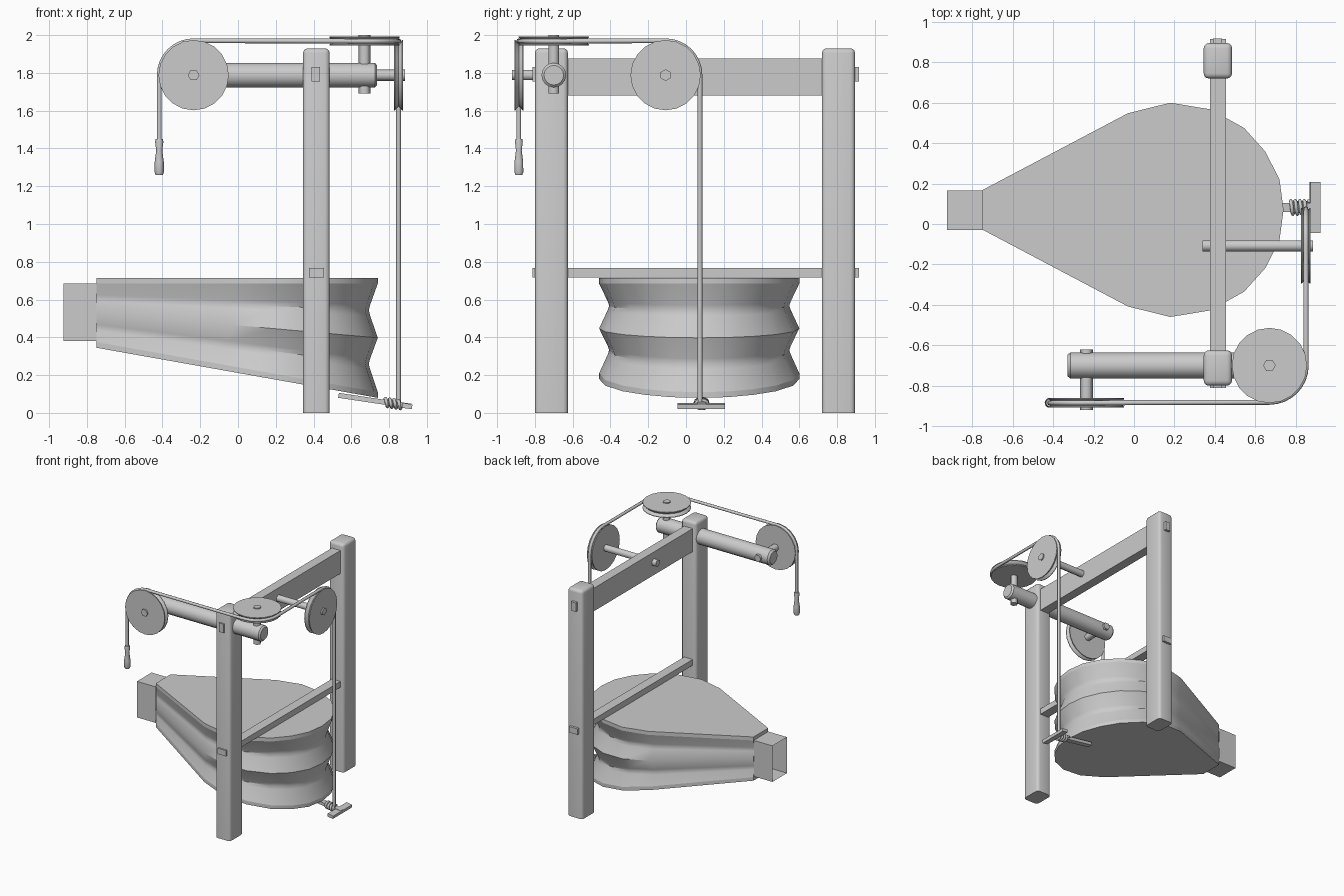
import bpy, bmesh
from math import pi, sin, cos, radians
from mathutils import Vector, Matrix

if "Cube" in bpy.data.objects:
    bpy.data.objects.remove(bpy.data.objects["Cube"])

grey = bpy.data.materials.new("plain_grey")
grey.use_nodes = True
grey.diffuse_color = (0.6, 0.6, 0.6, 1)
grey.node_tree.nodes["Principled BSDF"].inputs["Base Color"].default_value = (0.6, 0.6, 0.6, 1)


def finish(name, bm, smooth=None):
    bmesh.ops.recalc_face_normals(bm, faces=bm.faces)
    mesh = bpy.data.meshes.new(name)
    bm.to_mesh(mesh)
    bm.free()
    obj = bpy.data.objects.new(name, mesh)
    bpy.context.collection.objects.link(obj)
    mesh.materials.append(grey)
    if smooth:
        bpy.ops.object.select_all(action='DESELECT')
        obj.select_set(True)
        bpy.context.view_layer.objects.active = obj
        bpy.ops.object.shade_smooth_by_angle(angle=radians(smooth))
    return obj


def box(name, lo, hi, bevel=0, tilt=0):
    bm = bmesh.new()
    bmesh.ops.create_cube(bm, size=1)
    lo, hi = Vector(lo), Vector(hi)
    bmesh.ops.scale(bm, vec=hi - lo, verts=bm.verts)
    if bevel:
        floor = min(v.co.z for v in bm.verts) + 0.001
        edges = [e for e in bm.edges if max(v.co.z for v in e.verts) > floor]
        bmesh.ops.bevel(bm, geom=edges, offset=bevel, segments=3, profile=0.5, affect='EDGES')
    bmesh.ops.rotate(bm, matrix=Matrix.Rotation(tilt, 3, 'Y'), verts=bm.verts)
    bmesh.ops.translate(bm, vec=(lo + hi) / 2, verts=bm.verts)
    return finish(name, bm, 40 if bevel else None)


def turned(name, profile, axis, centre, sides, smooth=35):
    """Lathe a list of (radius, offset) pairs along an axis."""
    bm = bmesh.new()
    turn = Vector((0, 0, 1)).rotation_difference(Vector(axis)).to_matrix()
    rings = [[bm.verts.new(turn @ Vector((r * cos(2 * pi * i / sides), r * sin(2 * pi * i / sides), h))
                           + Vector(centre)) for i in range(sides)] for r, h in profile]
    skin(bm, rings)
    bm.faces.new(rings[0])
    bm.faces.new(rings[-1])
    return finish(name, bm, smooth)


def skin(bm, rings):
    n = len(rings[0])
    for a, b in zip(rings, rings[1:]):
        for i in range(n):
            bm.faces.new((a[i], a[(i + 1) % n], b[(i + 1) % n], b[i]))


def cord(name, points, radius):
    curve = bpy.data.curves.new(name, 'CURVE')
    curve.dimensions = '3D'
    curve.bevel_depth = radius
    curve.bevel_resolution = 2
    curve.use_fill_caps = True
    spline = curve.splines.new('POLY')
    spline.points.add(len(points) - 1)
    for p, co in zip(spline.points, points):
        p.co = (*co, 1)
    curve.materials.append(grey)
    obj = bpy.data.objects.new(name, curve)
    bpy.context.collection.objects.link(obj)
    bpy.ops.object.select_all(action='DESELECT')
    obj.select_set(True)
    bpy.context.view_layer.objects.active = obj
    bpy.ops.object.convert(target='MESH')
    bpy.ops.object.shade_smooth_by_angle(angle=radians(50))


# Frame: two posts, the top beam with its tenon, and the lower rail
for name, y in (("front_post", -0.80), ("back_post", 0.72)):
    box(name, (0.345, y, 0), (0.485, y + 0.175, 1.93), bevel=0.025)
box("top_beam", (0.375, -0.64, 1.68), (0.455, 0.735, 1.875))
box("beam_tenon", (0.39, -0.812, 1.755), (0.435, 0.917, 1.83))
box("lower_rail", (0.375, -0.812, 0.717), (0.455, 0.915, 0.767))

# Bellows outline: one half, mirrored about its centre line
MID, TAIL = 0.07, -0.75
half = [(TAIL, 0.098), (-0.03, 0.478), (0.18, 0.53), (0.38, 0.497),
        (0.545, 0.405), (0.65, 0.288), (0.72, 0.15), (0.74, 0)]
outline = half + [(x, -y) for x, y in reversed(half[:-1])]


def underside(x):
    return 0.345 - 0.178 * (x - TAIL)


def ring(bm, height, pinch=0):
    """Outline ring at height(x), pinched towards the tail."""
    pts = [(TAIL + (x - TAIL) * (1 - 0.32 * pinch), MID + y * (1 - pinch)) for x, y in outline]
    return [bm.verts.new((x, y, height(x))) for x, y in pts]


def board(name, low, high):
    bm = bmesh.new()
    rings = [ring(bm, low), ring(bm, high)]
    skin(bm, rings)
    for r in rings:
        bm.faces.new(r)
    finish(name, bm, 30)


board("bellows_top_board", lambda x: 0.685, lambda x: 0.715)
board("bellows_bottom_board", underside, lambda x: underside(x) + 0.03)

# Two pleats of the bellows skin
bm = bmesh.new()
folds = [(0, 0)]
for start in (0, 0.5):
    folds += [(start + 0.2, 0.085), (start + 0.25, 0.1), (start + 0.3, 0.085), (start + 0.5, 0)]
skin(bm, [ring(bm, lambda x, t=t: 0.685 * (1 - t) + (underside(x) + 0.03) * t, p) for t, p in folds])
finish("bellows_pleats", bm, 36)

# Open square nozzle
bm = bmesh.new()
corners = [(-0.03, 0.38), (0.165, 0.38), (0.165, 0.685), (-0.03, 0.685)]
skin(bm, [[bm.verts.new((x, y, z)) for y, z in corners] for x in (-0.925, TAIL)])
finish("nozzle", bm)

# Round arm and the pulley axles
AXIS_Z = 1.788
turned("round_arm", [(0.052, -0.33), (0.065, -0.315), (0.065, 0.725), (0.052, 0.737)],
       (1, 0, 0), (0, -0.70, AXIS_Z), 16)
X, Y, Z = (1, 0, 0), (0, 1, 0), (0, 0, 1)
left, corner, right = (-0.235, -0.885, AXIS_Z), (0.67, -0.70, 1.968), (0.85, -0.108, AXIS_Z)
for name, axis, centre, lo, hi in (("left_axle", Y, left, -0.035, 0.265),
                                   ("corner_axle", Z, corner, -0.278, 0.032),
                                   ("right_axle", X, right, -0.51, 0.035)):
    turned(name, [(0.031, lo), (0.031, hi)], axis, centre, 6, 65)

# Grooved pulleys
wheel = [(0.186, -0.024), (0.186, -0.019), (0.166, 0), (0.186, 0.019), (0.186, 0.024)]
for name, axis, centre in (("left_pulley", Y, left), ("corner_pulley", Z, corner), ("right_pulley", X, right)):
    turned(name, wheel, axis, centre, 20, 30)


# Rope over all three pulleys
def arc(centre, u, v, radius=0.182, steps=8):
    c, u, v = Vector(centre), Vector(u), Vector(v)
    return [c + radius * (u * cos(a) + v * sin(a)) for a in (pi / 2 * i / steps for i in range(steps + 1))]


path = [Vector((left[0] - 0.182, left[1], 1.43))]
path += arc(left, (-1, 0, 0), Z)
path += arc(corner, (0, -1, 0), X)
path += arc(right, Z, Y)
path.append(Vector((0.85, 0.074, 0.055)))
cord("rope", path, 0.0125)

# Pull handle
turned("pull_handle", [(0.019, 1.26), (0.025, 1.275), (0.024, 1.33), (0.016, 1.39), (0.022, 1.435), (0.019, 1.45)],
       Z, (left[0] - 0.182, left[1], 0), 10, 50)

# Lever under the bellows, with its crossbar and rope binding
SLOPE = radians(8.5)
box("lever", (0.53, 0.06, 0.051), (0.92, 0.105, 0.077), tilt=SLOPE)
box("lever_crossbar", (0.87, -0.045, 0.023), (0.922, 0.207, 0.049), tilt=SLOPE)
coil = []
for i in range(49):
    a = 2 * pi * i / 12
    x = 0.775 + 0.09 * i / 48
    coil.append((x, 0.082 + 0.033 * cos(a), 0.064 - (x - 0.725) * 0.15 + 0.021 * sin(a)))
cord("rope_binding", coil, 0.009)
